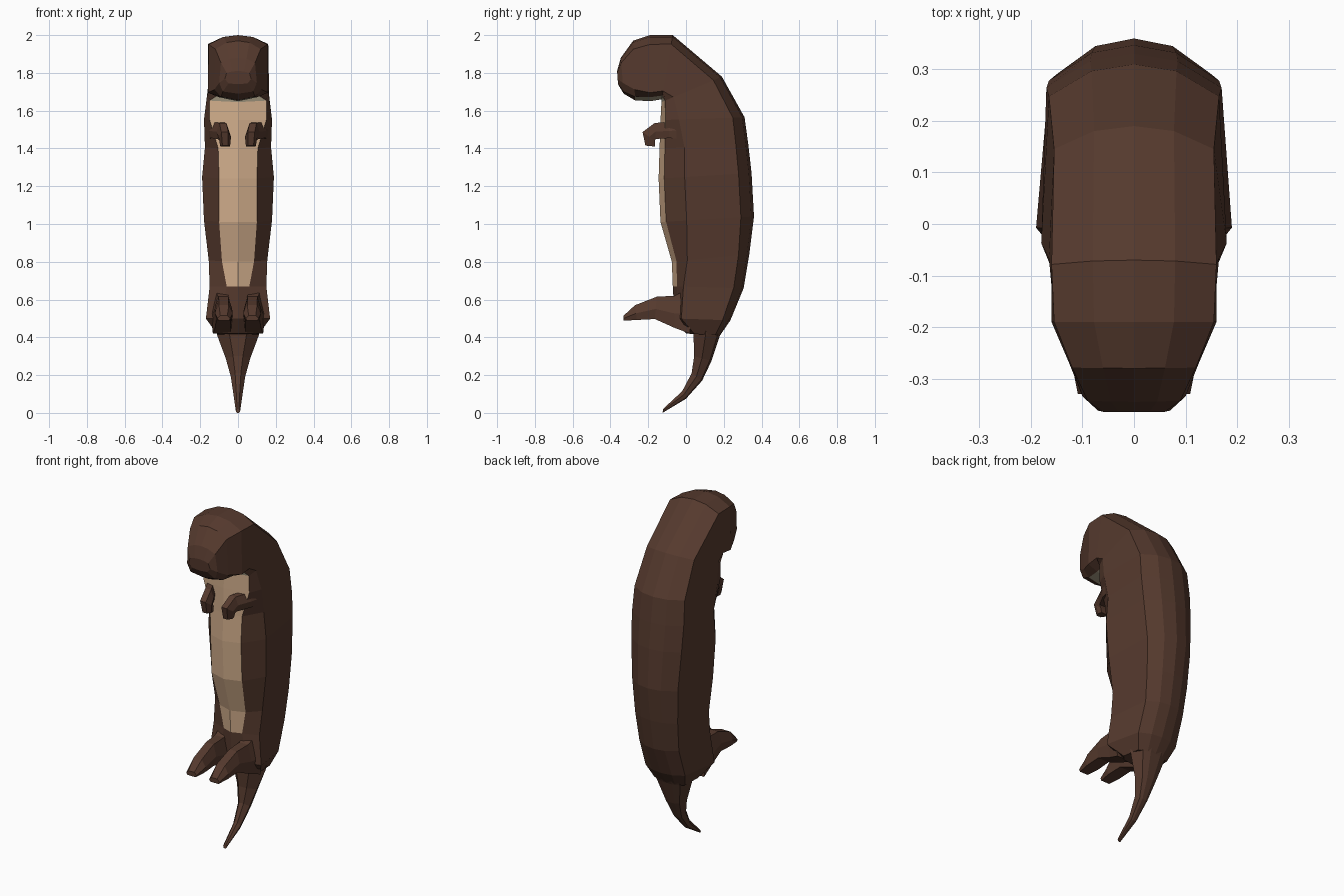
import bpy, bmesh


def material(name, rgb):
    m = bpy.data.materials.new(name)
    m.diffuse_color = (*rgb, 1)
    return m


BROWN = material("brown_fur", (0.092, 0.042, 0.027))
CREAM = material("cream_fur", (0.64, 0.42, 0.26))
CHIN = material("chin_fur", (0.42, 0.36, 0.25))


def section(front, back, profile, cx=0):
    """Symmetric ring spanning front to back (y, z); profile = (fraction, half width)."""
    def at(t, x):
        return (cx + x, front[0] + (back[0] - front[0]) * t, front[1] + (back[1] - front[1]) * t)
    right = [at(t, x) for t, x in profile]
    left = [at(t, -x) for t, x in reversed(profile) if x > 0]
    return right + left


def loft(name, rings, mats, pick=lambda i, k: 0):
    bm = bmesh.new()
    vs = [[bm.verts.new(p) for p in r] for r in rings]
    n = len(vs[0])
    for i in range(len(vs) - 1):
        for k in range(n):
            j = (k + 1) % n
            f = bm.faces.new((vs[i][k], vs[i][j], vs[i + 1][j], vs[i + 1][k]))
            f.material_index = pick(i, k)
    bm.faces.new(vs[0])
    bm.faces.new(vs[-1])
    bmesh.ops.recalc_face_normals(bm, faces=bm.faces)
    me = bpy.data.meshes.new(name)
    bm.to_mesh(me)
    bm.free()
    for m in mats:
        me.materials.append(m)
    ob = bpy.data.objects.new(name, me)
    bpy.context.collection.objects.link(ob)
    return ob


# Body and head: belly y, z, back y, z, belly / side / back half widths, side position
BODY = [
    (0.00, 0.42, 0.18, 0.41, 0.08, 0.11, 0.10, 0.25),
    (-0.06, 0.50, 0.235, 0.49, 0.09, 0.17, 0.13, 0.12),
    (-0.07, 0.67, 0.305, 0.66, 0.06, 0.15, 0.13, 0.15),
    (-0.075, 0.80, 0.335, 0.84, 0.085, 0.155, 0.14, 0.20),
    (-0.135, 1.01, 0.36, 1.04, 0.10, 0.18, 0.15, 0.28),
    (-0.145, 1.24, 0.347, 1.27, 0.10, 0.19, 0.165, 0.28),
    (-0.14, 1.40, 0.33, 1.42, 0.105, 0.175, 0.17, 0.28),
    (-0.135, 1.55, 0.31, 1.565, 0.15, 0.18, 0.165, 0.22),
    (-0.13, 1.645, 0.19, 1.78, 0.15, 0.165, 0.155, 0.20),
    (-0.13, 1.66, -0.07, 2.00, 0.11, 0.16, 0.16, 0.13),
    (-0.19, 1.65, -0.19, 2.00, 0.10, 0.16, 0.155, 0.13),
    (-0.27, 1.655, -0.28, 1.97, 0.09, 0.125, 0.12, 0.18),
    (-0.33, 1.69, -0.345, 1.88, 0.08, 0.10, 0.09, 0.3),
    (-0.36, 1.74, -0.365, 1.81, 0.05, 0.07, 0.06, 0.4),
]
rings = [section((fy, fz), (by, bz),
                 [(0, 0), (0.06, wf), (m, wm), (0.86, wb), (0.97, wb * 0.5), (1, 0)]
                 if m > 0.1 else [])
         for fy, fz, by, bz, wf, wm, wb, m in BODY]


def fur(i, k):
    if k not in (0, 9):
        return 0
    return 1 if 2 <= i <= 7 else 2 if 8 <= i <= 10 else 0


loft("body_and_head", rings, [BROWN, CREAM, CHIN], fur)

# Tail
TAIL = [
    (0.03, 0.45, 0.20, 0.45, 0.115), (0.04, 0.41, 0.18, 0.41, 0.11),
    (0.043, 0.30, 0.135, 0.275, 0.065), (0.03, 0.21, 0.085, 0.17, 0.038),
    (-0.02, 0.115, 0.00, 0.075, 0.024), (-0.12, 0.022, -0.125, 0.00, 0.012),
]
loft("tail", [section((a, b), (c, d), [(0, w * 0.4), (0.45, w), (0.9, w * 0.7), (1, w * 0.3)])
              for a, b, c, d, w in TAIL], [BROWN])

# Limbs: bottom y, z, top y, z, centre x, half width
FOOT = [
    (0.02, 0.42, 0.02, 0.66, 0.085, 0.06), (-0.06, 0.45, -0.06, 0.62, 0.08, 0.052),
    (-0.165, 0.497, -0.155, 0.615, 0.077, 0.046), (-0.26, 0.492, -0.27, 0.57, 0.075, 0.047),
    (-0.33, 0.488, -0.33, 0.515, 0.075, 0.034),
]
ARM = [
    (-0.02, 1.45, -0.02, 1.55, 0.135, 0.035), (-0.09, 1.455, -0.09, 1.54, 0.115, 0.035),
    (-0.16, 1.45, -0.165, 1.535, 0.08, 0.034), (-0.165, 1.44, -0.23, 1.487, 0.07, 0.033),
    (-0.165, 1.41, -0.215, 1.415, 0.068, 0.026),
]
for side, s in (("left", 1), ("right", -1)):
    for part, table in (("foot", FOOT), ("arm", ARM)):
        loft(f"{side}_{part}",
             [section((a, b), (c, d), [(0, w * 0.8), (0.45, w), (1, w * 0.55)], s * x)
              for a, b, c, d, x, w in table], [BROWN])
